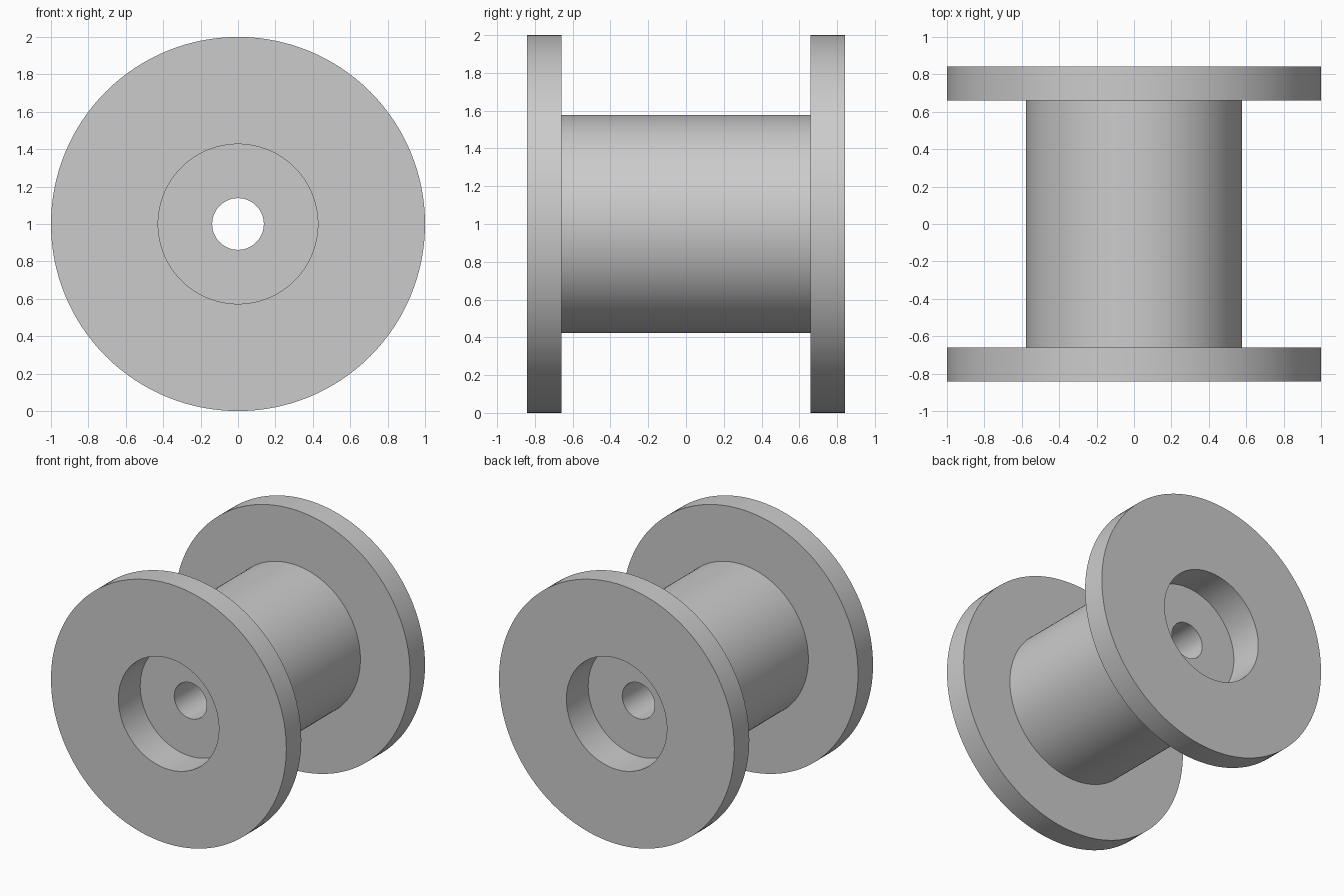
import bpy
import bmesh
from math import pi, radians
from mathutils import Matrix

cube = bpy.data.objects.get("Cube")
if cube:
    bpy.data.objects.remove(cube, do_unlink=True)

SEGMENTS = 128
FLANGE_R, BARREL_R, RECESS_R, BORE_R = 1.0, 0.578, 0.427, 0.138
END, INNER, FLOOR = 0.842, 0.66, 0.577

grey = bpy.data.materials.new("plain grey")
grey.use_nodes = True
colour = (0.6, 0.6, 0.6, 1)
grey.diffuse_color = colour
grey.node_tree.nodes["Principled BSDF"].inputs["Base Color"].default_value = colour

# Half section as (radius, y), mirrored to a closed loop around the axle bore
half = [(BORE_R, FLOOR), (RECESS_R, FLOOR), (RECESS_R, END),
        (FLANGE_R, END), (FLANGE_R, INNER), (BARREL_R, INNER)]
section = half + [(r, -y) for r, y in reversed(half)]

# Spin the section around the y axis
bm = bmesh.new()
verts = [bm.verts.new((r, y, 0)) for r, y in section]
edges = [bm.edges.new((a, b)) for a, b in zip(verts, verts[1:] + verts[:1])]
bmesh.ops.spin(bm, geom=verts + edges, cent=(0, 0, 0), axis=(0, 1, 0),
               angle=2 * pi, steps=SEGMENTS, use_merge=True)
bmesh.ops.remove_doubles(bm, verts=bm.verts, dist=1e-5)
bmesh.ops.recalc_face_normals(bm, faces=bm.faces)
bmesh.ops.transform(bm, matrix=Matrix.Translation((0, 0, FLANGE_R)), verts=bm.verts)

mesh = bpy.data.meshes.new("flanged_spool")
bm.to_mesh(mesh)
bm.free()
mesh.materials.append(grey)
spool = bpy.data.objects.new("flanged_spool", mesh)
bpy.context.collection.objects.link(spool)

# Smooth round walls, sharp rims
bpy.ops.object.select_all(action="DESELECT")
spool.select_set(True)
bpy.context.view_layer.objects.active = spool
bpy.ops.object.shade_smooth_by_angle(angle=radians(30))
